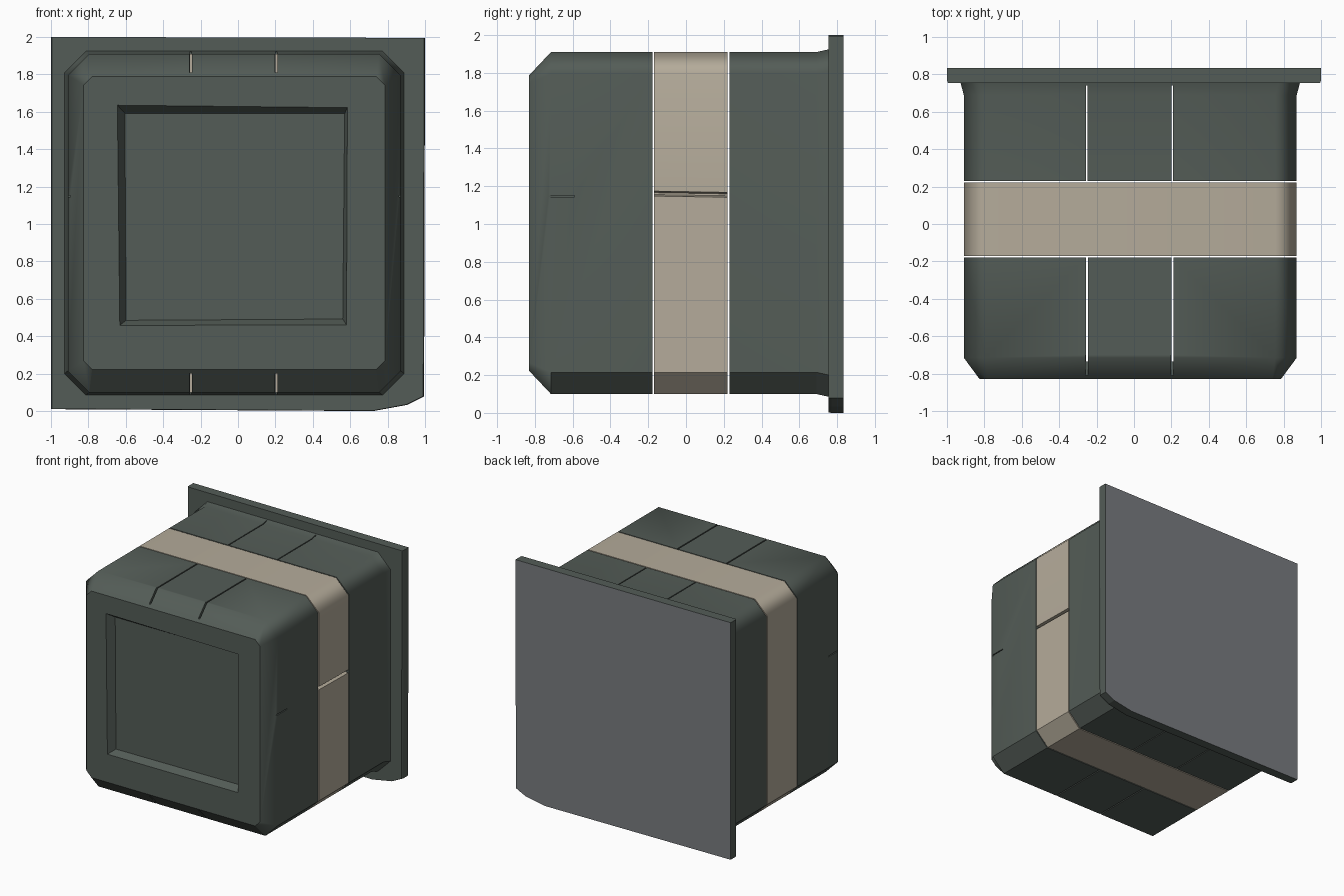
import bpy, bmesh, math

if "Cube" in bpy.data.objects:
    bpy.data.objects.remove(bpy.data.objects["Cube"])

def material(name, rgb):
    m = bpy.data.materials.new(name)
    m.diffuse_color = (*rgb, 1)
    m.use_nodes = True
    m.node_tree.nodes["Principled BSDF"].inputs["Base Color"].default_value = m.diffuse_color
    return m

GREEN = material("slate_green", (0.088, 0.108, 0.095))
BEIGE = material("warm_beige", (0.46, 0.41, 0.325))
GREY = material("back_grey", (0.19, 0.20, 0.215))

def loft(name, rings, mat):
    """Closed solid through rings of (x, y, z) points, ordered front to back."""
    bm = bmesh.new()
    loops = [[bm.verts.new(p) for p in r] for r in rings]
    n = len(loops[0])
    for a, b in zip(loops, loops[1:]):
        for i in range(n):
            j = (i + 1) % n
            bm.faces.new((a[i], a[j], b[j], b[i]))
    bm.faces.new(loops[0])
    bm.faces.new(loops[-1])
    bmesh.ops.recalc_face_normals(bm, faces=bm.faces)
    me = bpy.data.meshes.new(name)
    bm.to_mesh(me)
    bm.free()
    ob = bpy.data.objects.new(name, me)
    bpy.context.collection.objects.link(ob)
    if mat:
        me.materials.append(mat)
    return ob

def section(y, ix=0.0, iz=0.0, cut=0.115):
    """Chamfered square outline at depth y, pulled in by ix and iz."""
    x0, x1, z0, z1 = -0.91 + ix, 0.87 - ix, 0.10 + iz, 1.91 - iz
    return [(x, y, z) for x, z in (
        (x0 + cut, z0), (x1 - cut, z0), (x1, z0 + cut), (x1, z1 - cut),
        (x1 - cut, z1), (x0 + cut, z1), (x0, z1 - cut), (x0, z0 + cut))]

def box(name, x0, x1, y0, y1, z0, z1):
    ring = lambda y: [(x0, y, z0), (x1, y, z0), (x1, y, z1), (x0, y, z1)]
    return loft(name, [ring(y0), ring(y1)], None)

def carve(ob, cutters):
    for c in cutters:
        c.hide_render = True
        c.hide_set(True)
        mod = ob.modifiers.new("cut", 'BOOLEAN')
        mod.operation, mod.solver, mod.object = 'DIFFERENCE', 'EXACT', c
    dg = bpy.context.evaluated_depsgraph_get()
    me = bpy.data.meshes.new_from_object(ob.evaluated_get(dg))
    ob.modifiers.clear()
    ob.data = me
    for c in cutters:
        bpy.data.objects.remove(c)

def soften(ob):
    """Soft upper chamfers, crisp lower edges and front rim."""
    bpy.ops.object.select_all(action='DESELECT')
    ob.select_set(True)
    bpy.context.view_layer.objects.active = ob
    bpy.ops.object.shade_smooth_by_angle(angle=math.radians(52))
    me = ob.data
    for e in me.edges:
        a, b = (me.vertices[v].co for v in e.vertices)
        if max(a.z, b.z) < 0.26 or max(a.y, b.y) < -0.74:
            e.use_edge_sharp = True
    mod = ob.modifiers.new("weighted_normals", 'WEIGHTED_NORMAL')
    mod.keep_sharp = True

SLITS = (-0.252, 0.205)

# Front block with recessed panel, board slits and side cracks
front = loft("front_block", [section(-0.83, 0.085, 0.122, 0.045),
                             section(-0.715), section(-0.178)], GREEN)
rim = [(-0.645, 1.635), (0.585, 1.622), (0.58, 0.46), (-0.632, 0.458)]
floor = [(-0.605, 1.592), (0.57, 1.59), (0.56, 0.492), (-0.598, 0.485)]
at = lambda pts, y: [(x, y, z) for x, z in pts]
outer = [(x * 1.01, z + 0.012 * (1 if z > 1 else -1)) for x, z in rim]
cutters = [loft("recess_cutter", [at(outer, -0.85), at(rim, -0.83), at(floor, -0.765)], None)]
for x in SLITS:
    cutters.append(box("slit_cutter", x - 0.005, x + 0.005, -0.735, 0, -0.1, 2.1))
    for z0, z1 in ((0, 0.20), (1.81, 2)):
        cutters.append(box("notch_cutter", x - 0.007, x + 0.007, -0.815, -0.7, z0, z1))
for x0, x1 in ((-1, -0.895), (0.86, 1)):
    cutters.append(box("crack_cutter", x0, x1, -0.765, -0.59, 1.144, 1.152))
carve(front, cutters)
soften(front)

# Rear block, flaring slightly into the plate
rear = loft("rear_block", [section(0.230), section(0.69),
                           section(0.757, -0.018, -0.015)], GREEN)
carve(rear, [box("slit_cutter", x - 0.004, x + 0.004, 0.1, 0.74, -0.1, 2.1) for x in SLITS])
soften(rear)

# Middle band with a seam on the right side
band = loft("middle_band", [section(-0.170), section(0.221)], BEIGE)
seam = lambda y, dz: [(0.83, y, 1.15 + dz), (0.9, y, 1.136 + dz),
                      (0.9, y, 1.174 + dz), (0.83, y, 1.16 + dz)]
carve(band, [loft("seam_cutter", [seam(-0.3, 0.008), seam(0.3, -0.002)], None)])
soften(band)

# Back plate with one worn lower corner and a grey rear face
outline = [(-0.995, 0.012), (0.72, 0.002), (0.90, 0.035), (0.99, 0.08),
           (0.995, 1.995), (-0.995, 2.0)]
grown = [(x * 1.005, z if z > 1 else z - 0.002) for x, z in outline]
plate = loft("back_plate", [at(outline, 0.755), at(grown, 0.77), at(grown, 0.835)], GREEN)
plate.data.materials.append(GREY)
for f in plate.data.polygons:
    if f.normal.y > 0.9:
        f.material_index = 1
